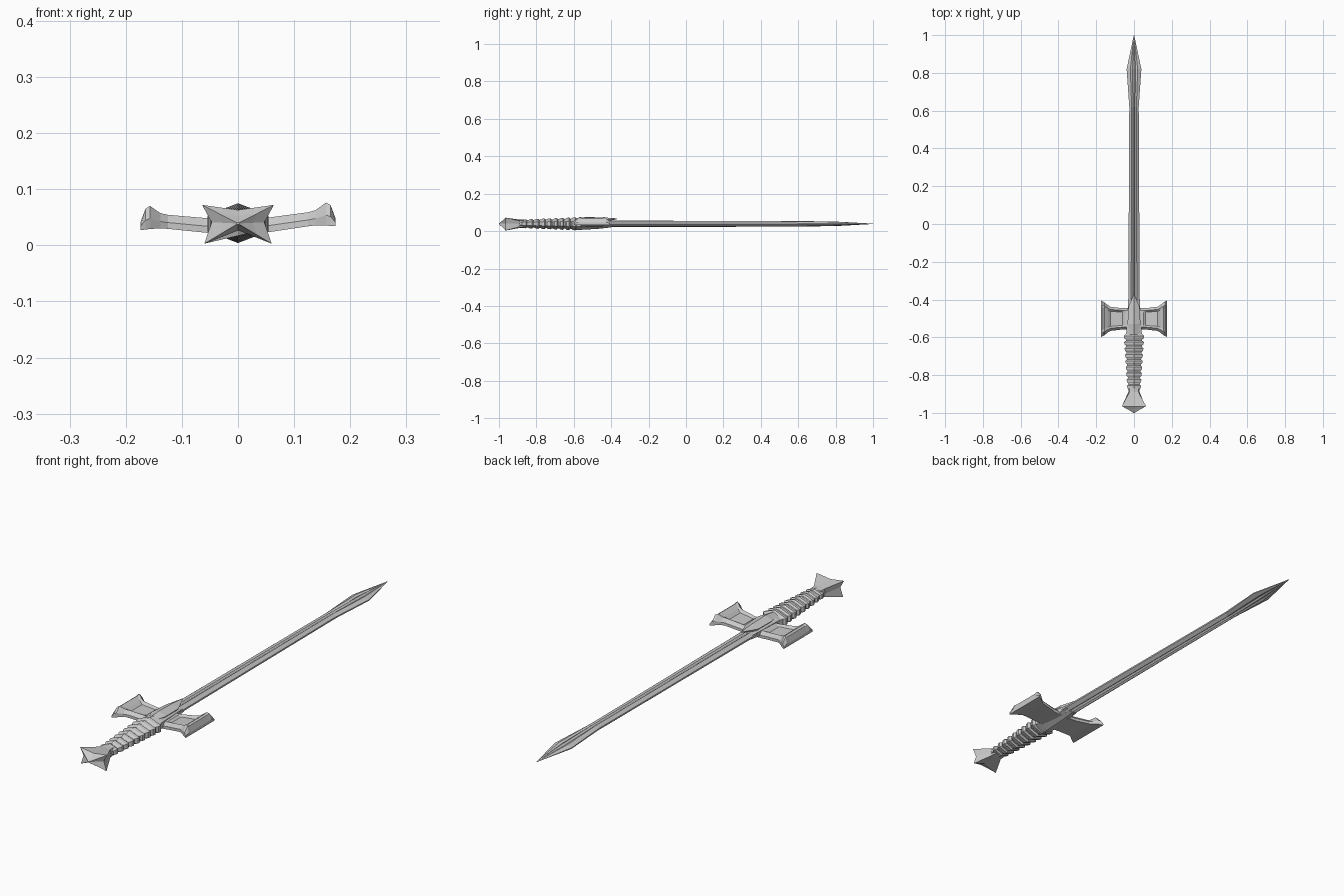
import bpy, bmesh

if "Cube" in bpy.data.objects:
    bpy.data.objects.remove(bpy.data.objects["Cube"])

ZC = 0.039  # height of the sword's long axis


def loft(name, rings):
    """Skin a list of equal-length point loops and cap both ends."""
    bm = bmesh.new()
    vs = [[bm.verts.new(p) for p in r] for r in rings]
    n = len(rings[0])
    for a, b in zip(vs, vs[1:]):
        for i in range(n):
            j = (i + 1) % n
            bm.faces.new((a[i], a[j], b[j], b[i]))
    bm.faces.new(vs[0])
    bm.faces.new(vs[-1])
    bmesh.ops.remove_doubles(bm, verts=bm.verts, dist=1e-5)
    bmesh.ops.recalc_face_normals(bm, faces=bm.faces)
    me = bpy.data.meshes.new(name)
    bm.to_mesh(me)
    bm.free()
    ob = bpy.data.objects.new(name, me)
    bpy.context.collection.objects.link(ob)
    return ob


def ring(profile, y, w, h, z=ZC):
    return [(px * w, y, z + pz * h) for px, pz in profile]


def symmetric(half):
    """Complete a right-hand profile (top to bottom) on the left."""
    return half + [(-x, z) for x, z in reversed(half) if x > 1e-6]


# Blade: bevelled edges and a central ridge between two grooves
blade = symmetric([(0, 1), (0.22, 0.55), (0.5, 0.9), (1, 0.2),
                   (1, -0.2), (0.5, -0.9), (0.22, -0.55), (0, -1)])
loft("blade", [ring(blade, y, w, h) for y, w, h in [
    (-0.5, 0.033, 0.017), (-0.38, 0.030, 0.017), (0.62, 0.025, 0.015),
    (0.82, 0.039, 0.011), (1.0, 0.001, 0.001)]])

# Grip: stacked bevelled rings on a six-sided section
hexa = symmetric([(0, 1), (0.88, 0.4), (0.88, -0.4), (0, -1)])
grip = [(-0.57, 0.045, 0.026)]
N = 9
for i in range(N):
    t = i / (N - 1)
    w = 0.062 - 0.020 * t
    h = 0.035 - 0.011 * t
    y = -0.585 - 0.033 * i
    grip += [(y, w * 0.82, h * 0.8), (y - 0.007, w, h),
             (y - 0.020, w * 0.95, h * 0.95), (y - 0.027, w * 0.8, h * 0.78)]
grip.append((-0.90, 0.032, 0.018))
loft("grip", [ring(hexa, *g) for g in grip])

# Pommel: four flared corners around a pointed cap
neck = symmetric([(0, 1), (0.8, 0.75), (1, 0), (0.8, -0.75), (0, -1)])
flare = symmetric([(0, 0.024), (0.064, 0.033), (0.047, 0.002),
                   (0.060, -0.036), (0, -0.012)])
loft("pommel", [
    ring(neck, -0.865, 0.028, 0.022),
    ring(neck, -0.89, 0.030, 0.022),
    ring(flare, -0.965, 1, 1),
    ring(flare, -0.98, 0.55, 0.55),
    ring(neck, -1.0, 0.003, 0.002)])

# Guard centre: ridged block under a long pointed spur
loft("guard_centre", [ring(hexa, y, w, h, z) for y, w, h, z in [
    (-0.60, 0.045, 0.030, 0.037), (-0.56, 0.046, 0.032, 0.039),
    (-0.47, 0.040, 0.027, 0.039), (-0.40, 0.030, 0.018, 0.038)]])
spur = symmetric([(0, 1), (1, 0), (0.7, -1), (0, -1)])
loft("guard_spur", [ring(spur, y, w, h, z) for y, w, h, z in [
    (-0.57, 0.020, 0.012, 0.060), (-0.53, 0.034, 0.013, 0.062),
    (-0.44, 0.030, 0.013, 0.060), (-0.37, 0.001, 0.002, 0.066)]])


# Guard wings: flat below, framed recess above, flared raised ends
def wing_section(x, half, bottom, top, panel, side, rise):
    dz = rise * (x - 0.03) / 0.145
    c = -0.502
    inner = half * 0.62
    pts = [(half, bottom), (half, bottom + 0.45 * (top - bottom)),
           (half * 0.78, top), (inner, panel), (-inner, panel),
           (-half * 0.78, top), (-half, bottom + 0.45 * (top - bottom)),
           (-half, bottom)]
    return [(side * x, c + y, z + dz) for y, z in pts]


wing = [(0.020, 0.056, 0.021, 0.048, 0.048), (0.050, 0.056, 0.022, 0.048, 0.048),
        (0.060, 0.056, 0.023, 0.049, 0.041), (0.125, 0.064, 0.030, 0.055, 0.044),
        (0.138, 0.072, 0.031, 0.058, 0.055), (0.157, 0.087, 0.030, 0.071, 0.068),
        (0.165, 0.092, 0.029, 0.066, 0.063), (0.174, 0.096, 0.028, 0.042, 0.040)]
for side, rise, name in ((1, 0.006, "guard_wing_right"), (-1, -0.001, "guard_wing_left")):
    loft(name, [wing_section(*s, side, rise) for s in wing])
